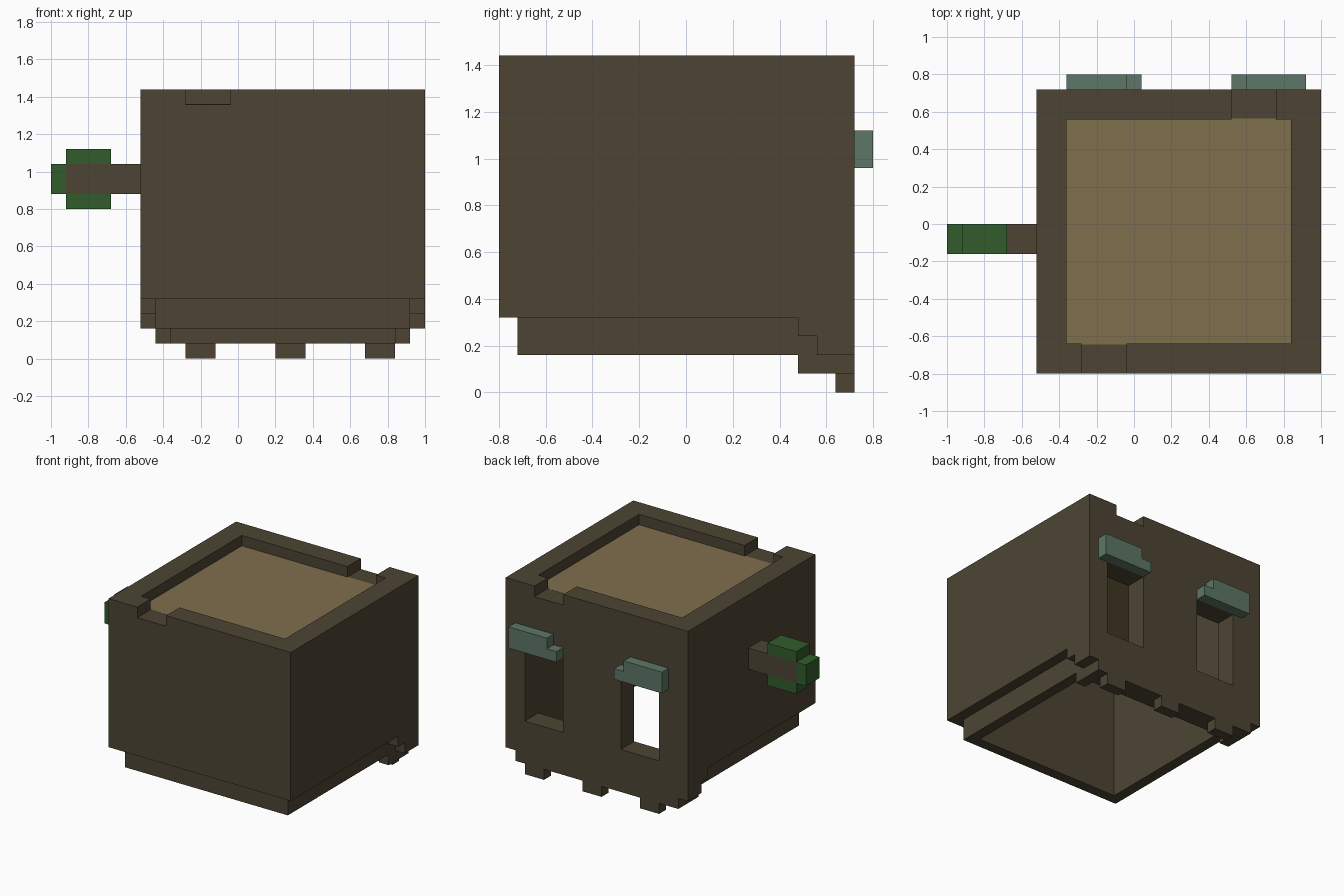
import bpy, bmesh
from mathutils import Vector

cube = bpy.data.objects.get("Cube")
if cube:
    bpy.data.objects.remove(cube, do_unlink=True)


def material(name, rgb):
    mat = bpy.data.materials.new(name)
    mat.use_nodes = True
    colour = (*rgb, 1)
    mat.diffuse_color = colour
    mat.node_tree.nodes["Principled BSDF"].inputs["Base Color"].default_value = colour
    return mat


wall_brown = material("dark brown", (0.075, 0.06, 0.034))
roof_tan = material("tan", (0.212, 0.159, 0.074))
leaf_green = material("leaf green", (0.032, 0.107, 0.025))
awning_teal = material("grey teal", (0.109, 0.181, 0.133))

MID = 0.24          # centre line of the house
STEP = 0.08         # block size


def blocks(name, mat, *boxes):
    """One object made of boxes, each given as x, y and z ranges."""
    bm = bmesh.new()
    for ranges in boxes:
        lo, hi = (Vector(c) for c in zip(*ranges))
        made = bmesh.ops.create_cube(bm, size=1)
        bmesh.ops.scale(bm, vec=hi - lo, verts=made["verts"])
        bmesh.ops.translate(bm, vec=(lo + hi) / 2, verts=made["verts"])
    mesh = bpy.data.meshes.new(name)
    bm.to_mesh(mesh)
    bm.free()
    mesh.materials.append(mat)
    obj = bpy.data.objects.new(name, mesh)
    bpy.context.collection.objects.link(obj)
    return obj


def cut(target, *box):
    cutter = blocks("cutter", wall_brown, box)
    cutter.hide_render = True
    mod = target.modifiers.new("cut", "BOOLEAN")
    mod.operation = "DIFFERENCE"
    mod.solver = "EXACT"
    mod.object = cutter
    bpy.context.view_layer.objects.active = target
    bpy.ops.object.modifier_apply(modifier=mod.name)
    bpy.data.objects.remove(cutter, do_unlink=True)


def both_sides(x, y, z):
    """A box and its mirror image across the house centre line."""
    return (x, y, z), ((2 * MID - x[1], 2 * MID - x[0]), y, z)


# Walls: hollow shell with two back windows and two notches in the parapet
walls = blocks("walls", wall_brown, ((-0.52, 1), (-0.8, 0.72), (0.32, 1.44)))
cut(walls, (-0.36, 0.84), (-0.64, 0.56), (0.2, 1.6))
for x in (-0.28, 0.52):
    cut(walls, (x, x + 0.32), (0.5, 0.8), (0.4, 0.96))
cut(walls, (-0.28, -0.04), (-0.9, -0.6), (1.36, 1.6))
cut(walls, (0.52, 0.76), (0.5, 0.8), (1.36, 1.6))

# Roof deck
blocks("roof", roof_tan, ((-0.365, 0.845), (-0.645, 0.565), (1.28, 1.361)))

# Inset footing under the front and side walls
blocks("footing", wall_brown,
       ((-0.44, 0.92), (-0.72, -0.64), (0.16, 0.32)),
       *both_sides((0.84, 0.92), (-0.64, 0.56), (0.16, 0.32)))

# Stepped lower part of the back wall
blocks("back_footing", wall_brown,
       ((-0.52, 1), (0.56, 0.72), (0.16, 0.32)),
       ((-0.44, 0.92), (0.56, 0.72), (0.08, 0.16)),
       *both_sides((0.92, 1), (0.48, 0.56), (0.24, 0.32)),
       *both_sides((0.84, 0.92), (0.48, 0.56), (0.08, 0.16)))

# Feet along the back edge
blocks("feet", wall_brown,
       *[((x, x + 0.16), (0.64, 0.72), (0, STEP)) for x in (-0.28, 0.2, 0.68)])

# Awnings over the windows, each with a lower step at the inner end
for name, low, tall in (("right_awning", (-0.04, 0.04), (-0.36, -0.04)),
                        ("left_awning", (0.52, 0.6), (0.6, 0.92))):
    blocks(name, awning_teal,
           (low, (0.72, 0.8), (0.96, 1.04)),
           (tall, (0.72, 0.8), (0.96, 1.12)))

# Branch with leaves on the right wall
DEPTH = (-0.16, 0)
blocks("branch", wall_brown, ((-0.92, -0.52), DEPTH, (0.88, 1.04)))
blocks("leaves", leaf_green,
       ((-0.92, -0.68), DEPTH, (1.04, 1.12)),
       ((-0.92, -0.68), DEPTH, (0.8, 0.88)),
       ((-1, -0.92), DEPTH, (0.88, 1.04)))
